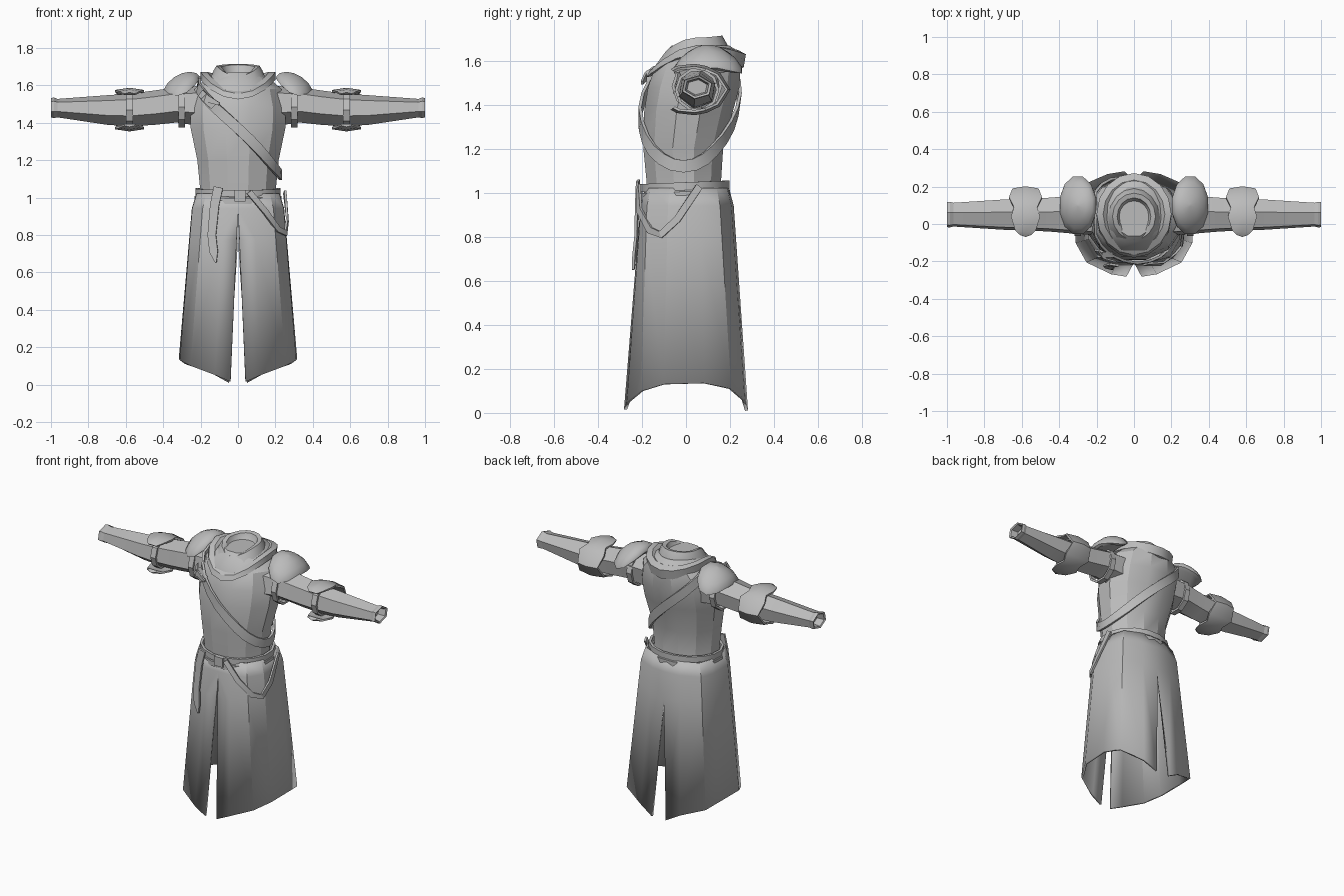
import bpy, bmesh, math
from mathutils import Vector

cube = bpy.data.objects.get("Cube")
if cube:
    bpy.data.objects.remove(cube, do_unlink=True)

cloth = bpy.data.materials.new("grey_cloth")
GREY = (0.5, 0.5, 0.5, 1)
cloth.diffuse_color = GREY
cloth.use_nodes = True
cloth.node_tree.nodes["Principled BSDF"].inputs["Base Color"].default_value = GREY


def finish(name, bm, angle=30):
    bmesh.ops.recalc_face_normals(bm, faces=bm.faces)
    mesh = bpy.data.meshes.new(name)
    bm.to_mesh(mesh)
    bm.free()
    mesh.materials.append(cloth)
    ob = bpy.data.objects.new(name, mesh)
    bpy.context.collection.objects.link(ob)
    bpy.ops.object.select_all(action='DESELECT')
    ob.select_set(True)
    bpy.context.view_layer.objects.active = ob
    bpy.ops.object.shade_smooth_by_angle(angle=math.radians(angle))
    return ob


def loft(name, rings, closed=True, cap_start=False, cap_end=False, loop=False, angle=30):
    """Skin a list of equal-length point rings."""
    bm = bmesh.new()
    rows = [[bm.verts.new(p) for p in r] for r in rings]
    n = len(rows[0])
    pairs = list(zip(rows, rows[1:])) + ([(rows[-1], rows[0])] if loop else [])
    for a, b in pairs:
        for i in range(n if closed else n - 1):
            j = (i + 1) % n
            bm.faces.new((a[i], a[j], b[j], b[i]))
    if cap_start:
        bm.faces.new(rows[0])
    if cap_end:
        bm.faces.new(rows[-1])
    return finish(name, bm, angle)


def strap(name, pts, normals, width, thick=0.014, loop=False):
    """Flat band following a path; width may be one value or one per point."""
    pts = [Vector(p) for p in pts]
    n = len(pts)
    rings = []
    for i, p in enumerate(pts):
        a = pts[i - 1] if loop or i else p
        b = pts[(i + 1) % n] if loop or i < n - 1 else p
        out = Vector(normals[i]).normalized()
        side = (b - a).normalized().cross(out).normalized()
        w = (width[i] if isinstance(width, list) else width) / 2
        h = out * thick / 2
        rings.append([p + side * w + h, p - side * w + h, p - side * w - h, p + side * w - h])
    return loft(name, rings, True, not loop, not loop, loop)


def oval(w, front, back, a):
    """Point of an oval spanning front..back in y."""
    return w * math.cos(a), (front + back) / 2 + (back - front) / 2 * math.sin(a)


def angles(n, phase=0.0):
    return [2 * math.pi * (i + phase) / n for i in range(n)]


# Torso: height, half width, front y, back y
BODY = [(0.98, .215, -.185, .175), (1.05, .21, -.185, .165), (1.2, .225, -.2, .175),
        (1.37, .262, -.197, .22), (1.48, .265, -.18, .25), (1.58, .24, -.145, .255),
        (1.64, .17, -.1, .25), (1.67, .12, -.07, .2)]
loft("tunic_torso", [[(*oval(w, f, b, a), z) for a in angles(12, .5)] for z, w, f, b in BODY],
     cap_start=True, cap_end=True, angle=25)


def body_at(z):
    for lo, hi in zip(BODY, BODY[1:]):
        if z <= hi[0]:
            t = (z - lo[0]) / (hi[0] - lo[0])
            return [lo[k] + (hi[k] - lo[k]) * t for k in (1, 2, 3)]


# Diagonal chest strap wrapping the torso, with buckle and loose tail
pts, nrm = [], []
for a in angles(24):
    z = 1.37 - 0.25 * math.cos(a)
    w, f, b = body_at(z)
    x, y = oval(w + .012, f - .012, b + .012, a)
    pts.append((x, y, z))
    nrm.append((math.cos(a), math.sin(a), 0))
strap("chest_strap", pts, nrm, 0.055, loop=True)


def plate(name, loc, size, tilt=0.0):
    bm = bmesh.new()
    bmesh.ops.create_cube(bm, size=1)
    bmesh.ops.scale(bm, vec=size, verts=bm.verts)
    ob = finish(name, bm)
    ob.location = loc
    ob.rotation_euler = (0, tilt, 0)


plate("strap_buckle", (-.155, -.165, 1.515), (.075, .03, .045), .75)
strap("strap_tail", [(-.2, -.14, 1.56), (-.17, -.18, 1.53), (-.1, -.2, 1.5)],
      [(-.3, -1, 0)] * 3, [.04, .04, .015], .01)


# Cowl and neck collar: each ring dips separately at front, sides and back
def collar_ring(w, front, back, zf, zs, zb):
    ring = []
    for a in angles(16, .0):
        s = math.sin(a)
        end = zf if s < 0 else zb
        ring.append((*oval(w, front, back, a), zs + (end - zs) * abs(s) ** 1.8))
    return ring


loft("cowl", [collar_ring(*r) for r in [
    (.165, -.12, .22, 1.54, 1.62, 1.56), (.2, -.18, .262, 1.525, 1.63, 1.57),
    (.2, -.165, .272, 1.555, 1.672, 1.63), (.165, -.13, .235, 1.575, 1.672, 1.65),
    (.13, -.1, .18, 1.56, 1.64, 1.63)]])
loft("neck_collar", [collar_ring(*r) for r in [
    (.15, -.145, .2, 1.56, 1.63, 1.62), (.13, -.11, .19, 1.61, 1.68, 1.67),
    (.115, -.085, .165, 1.65, 1.705, 1.715), (.09, -.06, .14, 1.645, 1.7, 1.71),
    (.075, -.035, .12, 1.635, 1.66, 1.66), (.03, .02, .07, 1.625, 1.63, 1.63)]],
    cap_end=True, angle=40)

# Skirt: half outline mirrored, split at the front and up the back
HEM = [(.04, -.275, .015), (.12, -.262, .05), (.25, -.2, .1), (.305, -.1, .13),
       (.31, .08, .135), (.28, .2, .11), (.14, .26, .06), (.05, .275, .01)]
HIP = [(0, -.2), (.085, -.198), (.185, -.172), (.238, -.08),
       (.24, .07), (.212, .15), (.1, .2), (0, .21)]
waist = [(x * .9, y * .9, 1.02) for x, y in HIP]
hip = [(x, y, .94) for x, y in HIP]
upper = [tuple(Vector(h).lerp(Vector(e), .18)) for h, e in zip(hip, HEM)]
upper[-1] = (0, upper[-1][1], upper[-1][2])
skirt = loft("skirt", [waist, hip, upper, HEM], closed=False, angle=20)
mirror = skirt.modifiers.new("mirror", 'MIRROR')
mirror.use_clip = True
solid = skirt.modifiers.new("thickness", 'SOLIDIFY')
solid.thickness = 0.014
solid.offset = 0

# Belts, buckle and hanging ends
ring = angles(16, .5)
for name, z, w, grow in (("upper_belt", 1.03, .036, 0), ("lower_belt", .99, .032, .004)):
    strap(name, [(*oval(.224 + grow, -.2 - grow, .193 + grow, a), z + .008 * math.sin(a))
                 for a in ring],
          [(math.cos(a), math.sin(a), 0) for a in ring], w, .016, True)
plate("belt_buckle", (.01, -.207, 1.01), (.06, .02, .06))
strap("belt_end", [(-.105, -.218, 1.055), (-.125, -.222, .96), (-.14, -.226, .8),
                   (-.13, -.235, .71), (-.118, -.24, .65)],
      [(-.15, -1, 0)] * 5, [.05, .048, .045, .045, .006], .012)
loop = [(.06, -.215, 1.03), (.15, -.212, .92), (.215, -.165, .83), (.255, -.115, .81),
        (.264, -.04, .88), (.25, .06, 1.03)]
strap("hip_loop", loop, [(x, y, 0) for x, y, z in loop], .032, .012)

# Sleeves: x, centre z, half depth, half height
SLEEVE = [(.19, 1.49, .11, .11), (.33, 1.495, .1, .095), (.45, 1.48, .09, .093),
          (.58, 1.468, .083, .088), (.7, 1.468, .08, .08), (.965, 1.478, .063, .05),
          (.985, 1.48, .068, .056), (1.0, 1.48, .066, .052), (.995, 1.48, .054, .042),
          (.95, 1.48, .045, .035)]
# Elbow guard path from upper flap round the back to lower flap: y, z, half width
GUARD = [(-.06, 1.555, .028), (-.035, 1.568, .055), (.04, 1.575, .078), (.09, 1.565, .062),
         (.145, 1.54, .088), (.19, 1.47, .07)]
GUARD += [(y, 2.94 - z, w) for y, z, w in GUARD[-2::-1]]

for side, s in (("left", 1), ("right", -1)):
    loft(side + "_sleeve", [[(s * x, .05 + ry * 1.08 * math.cos(a), z + rz * math.sin(a))
                             for a in angles(6, .35)] for x, z, ry, rz in SLEEVE],
         cap_start=True, cap_end=True, angle=15)

    # Bands round the upper arm and elbow
    for part, x, z, r, w in (("arm_band", .3, 1.485, .108, .035), ("elbow_band", .58, 1.468, .094, .036)):
        strap(f"{side}_{part}", [(s * x, .05 + r * math.cos(a), z + r * math.sin(a)) for a in angles(10)],
              [(0, math.cos(a), math.sin(a)) for a in angles(10)], w, .014, True)

    # Elbow guard, raised along its middle
    rows = []
    for y, z, w in GUARD:
        out = Vector((0, y - .05, z - 1.47)).normalized() * .012
        mid = Vector((s * .58, y, z))
        e = Vector((w, 0, 0))
        rows.append([mid - e - out, mid - e, mid + out, mid + e, mid + e - out, mid - out])
    loft(side + "_elbow_guard", rows, cap_start=True, cap_end=True, angle=40)

    # Domed shoulder pad, sloping outwards
    rows = []
    for size, z in ((.85, 1.59), (1, 1.605), (.98, 1.618), (.8, 1.64), (.45, 1.658), (.05, 1.664)):
        row = []
        for a in angles(12, .5):
            x, y = .1 * size * math.cos(a), .16 * size * math.sin(a)
            row.append((s * (.3 + x), .1 + y, z - .35 * x - 2.2 * y * y))
        rows.append(row)
    loft(side + "_shoulder_pad", rows, cap_start=True, cap_end=True, angle=40)
